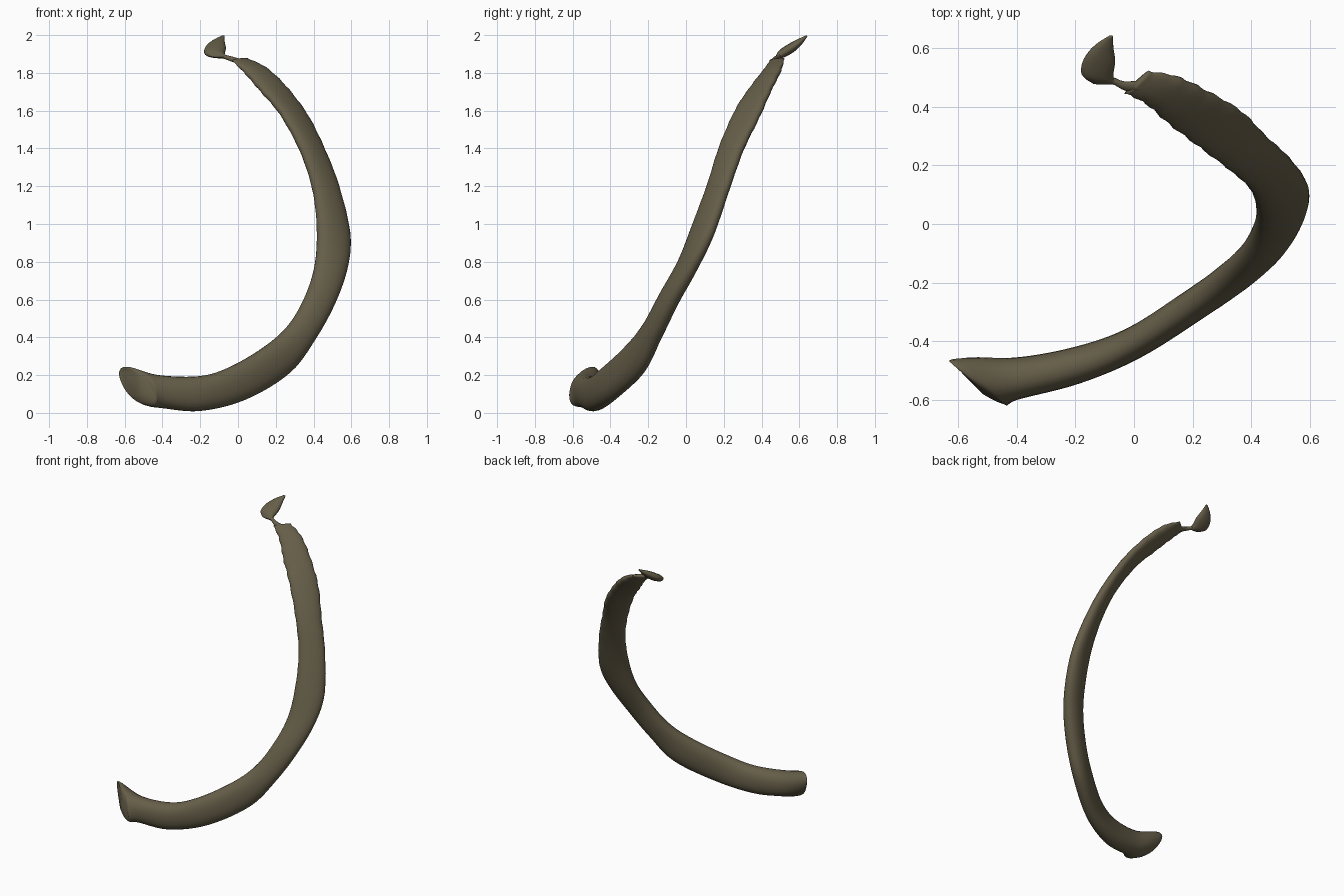
import bpy, bmesh, math
from mathutils import Vector

if "Cube" in bpy.data.objects:
    bpy.data.objects.remove(bpy.data.objects["Cube"])

mat = bpy.data.materials.new("dark_bone")
mat.diffuse_color = (0.13, 0.11, 0.065, 1)
mat.use_nodes = True
mat.node_tree.nodes["Principled BSDF"].inputs["Base Color"].default_value = mat.diffuse_color


def spline(p, i, f):
    # Catmull-Rom between p[i] and p[i+1]
    a, b, c, d = p[max(i - 1, 0)], p[i], p[i + 1], p[min(i + 2, len(p) - 1)]
    return 0.5 * (2 * b + (c - a) * f + (2 * a - 5 * b + 4 * c - d) * f * f
                  + (3 * b - a - 3 * c + d) * f ** 3)


def sweep(name, stations, steps=6, sides=24, first_normal=None, ripple=0.0):
    """Loft flattened ovals; station = inner edge xyz, outer edge xyz, thickness."""
    A = [Vector(s[:3]) for s in stations]
    B = [Vector(s[3:6]) for s in stations]
    T = [s[6] for s in stations]
    C = [(a + b) / 2 for a, b in zip(A, B)]
    N = []
    for i in range(len(C)):
        tan = C[min(i + 1, len(C) - 1)] - C[max(i - 1, 0)]
        N.append(tan.cross(B[i] - A[i]).normalized())
    if first_normal:
        for i in (0, 1):
            n = Vector(first_normal[i]).normalized()
            N[i] = n if n.dot(N[2]) > 0 else -n
    bm = bmesh.new()
    rings = []
    for k in range((len(C) - 1) * steps + 1):
        i = min(k // steps, len(C) - 2)
        f = k / steps - i
        a, b, n = spline(A, i, f), spline(B, i, f), spline(N, i, f).normalized()
        t, c, w = spline(T, i, f), (a + b) / 2, (b - a) / 2
        # worn, slightly ragged edges toward the thin end
        fade = max(0, k / ((len(C) - 1) * steps) - 0.55)
        w = w * (1 + ripple * fade * math.sin(k * 1.9))
        ring = []
        for j in range(sides):
            u = 2 * math.pi * j / sides
            cu, su = math.cos(u), math.sin(u)
            ring.append(bm.verts.new(c + w * math.copysign(abs(cu) ** 0.9, cu)
                                     + n * t / 2 * math.copysign(abs(su) ** 0.9, su)))
        rings.append(ring)
    for r, s in zip(rings, rings[1:]):
        for j in range(sides):
            bm.faces.new((r[j], r[(j + 1) % sides], s[(j + 1) % sides], s[j]))
    bm.faces.new(rings[0])
    bm.faces.new(rings[-1])
    bmesh.ops.recalc_face_normals(bm, faces=bm.faces[:])
    me = bpy.data.meshes.new(name)
    bm.to_mesh(me)
    bm.free()
    me.materials.append(mat)
    me.shade_smooth()
    ob = bpy.data.objects.new(name, me)
    bpy.context.collection.objects.link(ob)
    return ob


# long curved shaft, from the swollen low end to the thin top
sweep("curved_shaft", [
    (-.59, -.50, .225, -.535, -.56, .085, .11),
    (-.575, -.505, .243, -.485, -.57, .04, .20),
    (-.42, -.525, .20, -.40, -.53, .025, .145),
    (-.20, -.485, .195, -.20, -.48, .01, .125),
    (-.04, -.425, .245, .04, -.385, .07, .11),
    (.14, -.31, .35, .27, -.24, .21, .11),
    (.27, -.20, .47, .41, -.16, .39, .105),
    (.36, -.11, .63, .515, -.07, .58, .10),
    (.41, -.02, .80, .58, .04, .77, .095),
    (.42, .05, 1.0, .59, .135, .95, .09),
    (.395, .12, 1.2, .53, .225, 1.2, .08),
    (.33, .18, 1.4, .45, .30, 1.4, .075),
    (.225, .26, 1.59, .365, .385, 1.57, .07),
    (.12, .34, 1.71, .255, .45, 1.72, .065),
    (.04, .41, 1.80, .15, .50, 1.82, .055),
    (-.03, .445, 1.865, .05, .52, 1.875, .02),
], first_normal=[(.7, -.7, 0), (.7, -.65, -.1)], ripple=0.12)

# slender strand joining the tip to the shaft
sweep("tip_strand", [
    (.03, .45, 1.845, .03, .49, 1.86, .03),
    (-.03, .455, 1.865, -.03, .485, 1.88, .024),
    (-.07, .475, 1.88, -.07, .50, 1.89, .022),
    (-.11, .485, 1.89, -.11, .52, 1.905, .025),
], sides=12)

# small leaf-shaped tip fragment
sweep("tip_fragment", [
    (-.14, .478, 1.887, -.05, .478, 1.882, .012),
    (-.178, .51, 1.905, -.07, .50, 1.895, .045),
    (-.172, .56, 1.935, -.064, .555, 1.93, .05),
    (-.135, .605, 1.968, -.07, .60, 1.962, .035),
    (-.085, .64, 1.997, -.072, .64, 1.995, .008),
], sides=16)
